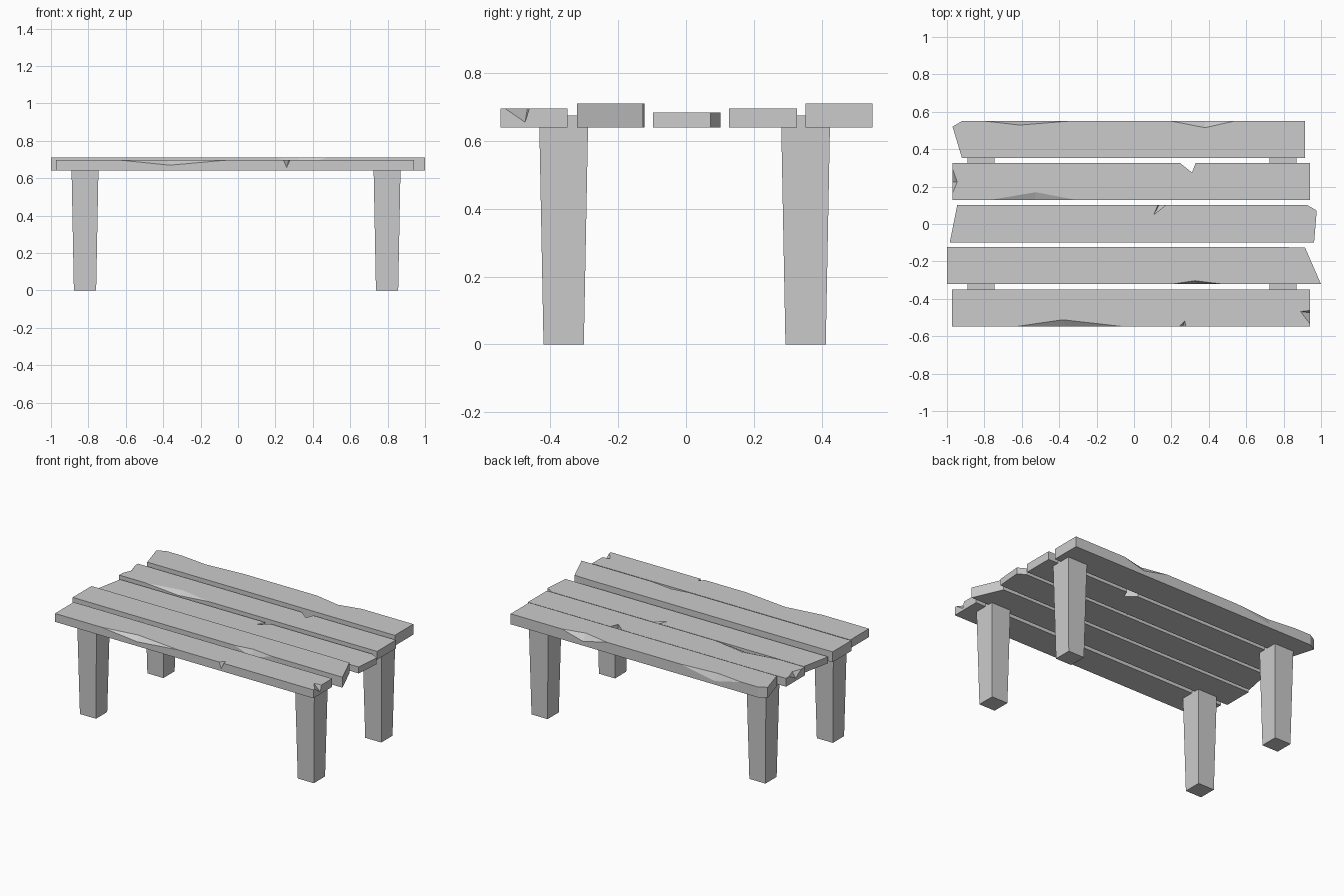
import bpy, bmesh
from mathutils import Vector

if "Cube" in bpy.data.objects:
    bpy.data.objects.remove(bpy.data.objects["Cube"])

BOTTOM = 0.641


def make_object(name, bm):
    bmesh.ops.recalc_face_normals(bm, faces=bm.faces)
    mesh = bpy.data.meshes.new(name)
    bm.to_mesh(mesh)
    bm.free()
    ob = bpy.data.objects.new(name, mesh)
    bpy.context.collection.objects.link(ob)
    return ob


def add_chip(bm, top, e1, e2, t, s, s_z):
    """Wedge biting a top edge from e1 to e2, reaching t on top and s on the side."""
    e1, e2, t = (Vector((*p, top)) for p in (e1, e2, t))
    s = Vector((*s, s_z))
    m = (t + s) / 2
    pts = [t + 0.3 * (t - s), s + 0.3 * (s - t), m + 1.4 * (e1 - m), m + 1.4 * (e2 - m)]
    v = [bm.verts.new(p) for p in pts]
    for i, j, k in ((0, 1, 2), (0, 1, 3), (0, 2, 3), (1, 2, 3)):
        bm.faces.new((v[i], v[j], v[k]))


def plank(name, outline, top, chips):
    bm = bmesh.new()
    face = bm.faces.new([bm.verts.new((x, y, BOTTOM)) for x, y in outline])
    ext = bmesh.ops.extrude_face_region(bm, geom=[face])
    for v in ext["geom"]:
        if isinstance(v, bmesh.types.BMVert):
            v.co.z = top
    ob = make_object(name, bm)
    if chips:
        cb = bmesh.new()
        for chip in chips:
            add_chip(cb, top, *chip)
        cutter = make_object(name + "_chips", cb)
        cutter.hide_render = True
        mod = ob.modifiers.new("chips", "BOOLEAN")
        mod.operation = "DIFFERENCE"
        mod.solver = "EXACT"
        mod.object = cutter
        bpy.context.view_layer.objects.active = ob
        bpy.ops.object.modifier_apply(modifier=mod.name)
        bpy.data.objects.remove(cutter)
    return ob


# Tabletop planks, front to back: outline, top height, edge chips
plank("front_plank", [(-.973, -.548), (.942, -.548), (.942, -.35), (-.973, -.35)], .697, [
    ((-.63, -.548), (-.06, -.548), (-.38, -.512), (-.365, -.548), .67),
    ((.243, -.548), (.278, -.548), (.272, -.518), (.26, -.548), .657),
    ((.942, -.462), (.942, -.535), (.89, -.468), (.942, -.475), .656)])
plank("front_middle_plank", [(-1, -.322), (1, -.322), (.915, -.127), (.785, -.123), (-1, -.123)], .711, [
    ((.2, -.322), (.48, -.322), (.325, -.303), (.33, -.322), .665)])
plank("centre_plank", [(-.985, -.098), (.963, -.098), (.977, .072), (.925, .102), (-.945, .102)], .684, [
    ((.128, .102), (.172, .102), (.105, .048), (.135, .102), .656)])
plank("back_middle_plank", [(-.97, .127), (.942, .127), (.942, .327), (.33, .327), (.31, .275),
                            (.245, .327), (-.97, .327)], .697, [
    ((-.78, .127), (-.30, .127), (-.525, .17), (-.53, .127), .678),
    ((-.97, .295), (-.97, .165), (-.945, .225), (-.97, .225), .66)])
plank("back_plank", [(-.92, .353), (.915, .353), (.915, .55), (-.92, .55), (-.97, .52)], .711, [
    ((-.797, .55), (-.348, .55), (-.61, .529), (-.6, .55), .665),
    ((.2, .55), (.535, .55), (.38, .515), (.38, .55), .67)])

# Tapered legs
for side, x in (("left", -.818), ("right", .797)):
    for end, y in (("front", -.361), ("back", .353)):
        bm = bmesh.new()
        bmesh.ops.create_cube(bm, size=1)
        for v in bm.verts:
            is_top = v.co.z > 0
            width = .145 if is_top else .119
            v.co = (x + v.co.x * width, y + v.co.y * width, .676 if is_top else 0)
        make_object(f"{end}_{side}_leg", bm)
